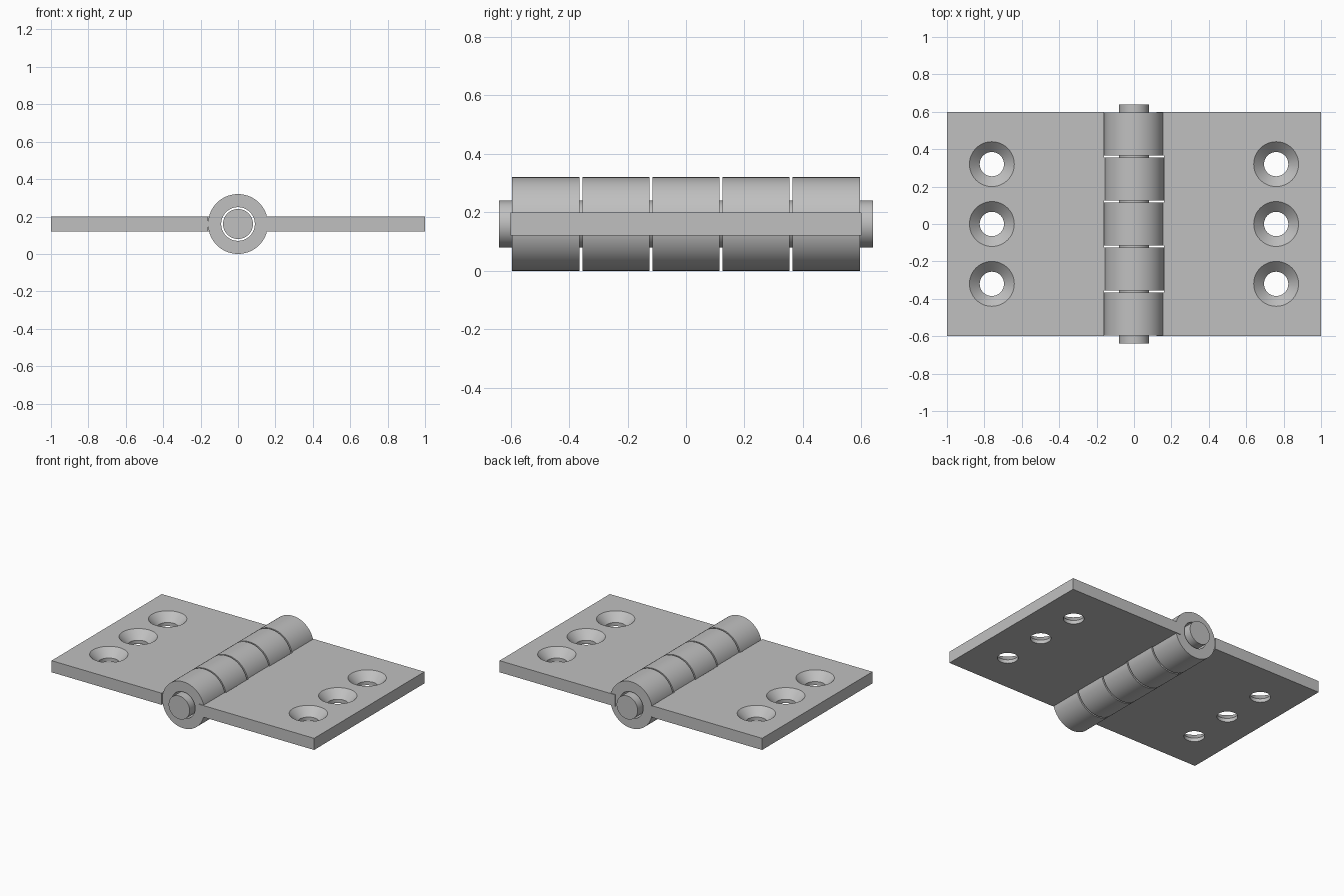
import bpy, bmesh
from math import tau, radians
from mathutils import Matrix, Vector

if "Cube" in bpy.data.objects:
    bpy.data.objects.remove(bpy.data.objects["Cube"])

AXIS_Z = 0.16          # height of the hinge axis
KNUCKLES, PITCH, LENGTH = 5, 0.24, 0.23
LEAF_BOTTOM, LEAF_TOP = 0.12, 0.20

steel = bpy.data.materials.new("grey steel")
steel.use_nodes = True
colour = (0.527, 0.527, 0.527, 1)
steel.diffuse_color = colour
steel.node_tree.nodes["Principled BSDF"].inputs["Base Color"].default_value = colour


def finish(name, bm):
    """Turn a bmesh into a named steel object."""
    bmesh.ops.recalc_face_normals(bm, faces=bm.faces)
    mesh = bpy.data.meshes.new(name)
    bm.to_mesh(mesh)
    bm.free()
    mesh.materials.append(steel)
    obj = bpy.data.objects.new(name, mesh)
    bpy.context.collection.objects.link(obj)
    return obj


def activate(obj):
    bpy.ops.object.select_all(action="DESELECT")
    obj.select_set(True)
    bpy.context.view_layer.objects.active = obj


def smooth(obj):
    activate(obj)
    bpy.ops.object.shade_smooth_by_angle(angle=radians(30))


def lathe(bm, profile, matrix, closed=False, steps=64):
    """Spin a (radius, height) profile about z, then place it."""
    verts = [bm.verts.new((r, 0, h)) for r, h in profile]
    edges = [bm.edges.new(pair) for pair in zip(verts, verts[1:])]
    if closed:
        edges.append(bm.edges.new((verts[-1], verts[0])))
    spun = set(bm.verts) - set(verts)
    bmesh.ops.spin(bm, geom=verts + edges, cent=(0, 0, 0), axis=(0, 0, 1),
                   angle=tau, steps=steps, use_duplicate=False)
    new = [v for v in bm.verts if v not in spun]
    bmesh.ops.transform(bm, matrix=matrix, verts=new)
    bmesh.ops.remove_doubles(bm, verts=new, dist=0.0001)


def along_y(y):
    return Matrix.Translation((0, y, AXIS_Z)) @ Matrix.Rotation(radians(-90), 4, "X")


def knuckle_y(i):
    return (i - (KNUCKLES - 1) / 2) * PITCH


# Knuckles: hollow barrels along the axis
half = LENGTH / 2
for i in range(KNUCKLES):
    bm = bmesh.new()
    lathe(bm, [(0.09, -half), (0.16, -half), (0.16, half), (0.09, half)],
          along_y(knuckle_y(i)), closed=True)
    smooth(finish(f"knuckle_{i + 1}", bm))

# Pin through all knuckles
bm = bmesh.new()
lathe(bm, [(0, -0.64), (0.08, -0.64), (0.08, 0.64), (0, 0.64)], along_y(0))
smooth(finish("pin", bm))


def leaf(name, side, owned):
    """Flat leaf with tabs into its own knuckles and countersunk screw holes."""
    outline = [(1, -0.6)]
    for i in range(KNUCKLES):
        inner = 0.12 if i in owned else 0.161
        low = -0.6 if i == 0 else knuckle_y(i) - half
        high = 0.6 if i == KNUCKLES - 1 else knuckle_y(i) + half
        if i > 0:
            outline.append((0.161, low))
        if i in owned:
            outline += [(inner, low), (inner, high)]
        elif i == 0:
            outline.append((inner, low))
        if i < KNUCKLES - 1:
            outline.append((0.161, high))
        elif i not in owned:
            outline.append((inner, high))
    outline.append((1, 0.6))

    # Drop repeated points, then extrude the outline upward
    points = list(dict.fromkeys((round(x, 4), round(y, 4)) for x, y in outline))
    bm = bmesh.new()
    face = bm.faces.new([bm.verts.new((side * x, y, LEAF_BOTTOM)) for x, y in points])
    top = bmesh.ops.extrude_face_region(bm, geom=[face])["geom"]
    bmesh.ops.translate(bm, vec=Vector((0, 0, LEAF_TOP - LEAF_BOTTOM)),
                        verts=[v for v in top if isinstance(v, bmesh.types.BMVert)])
    plate = finish(name, bm)

    # Countersunk holes
    bm = bmesh.new()
    for y in (-0.32, 0, 0.32):
        lathe(bm, [(0, 0.1), (0.065, 0.1), (0.065, 0.145), (0.13, 0.21), (0, 0.21)],
              Matrix.Translation((side * 0.76, y, 0)), steps=48)
    cutter = finish(name + "_hole_cutter", bm)
    cutter.hide_render = True
    cut = plate.modifiers.new("screw holes", "BOOLEAN")
    cut.operation, cut.solver, cut.object = "DIFFERENCE", "EXACT", cutter
    activate(plate)
    bpy.ops.object.modifier_apply(modifier=cut.name)
    bpy.data.objects.remove(cutter)
    smooth(plate)


leaf("left_leaf", 1, {0, 2, 4})
leaf("right_leaf", -1, {1, 3})
